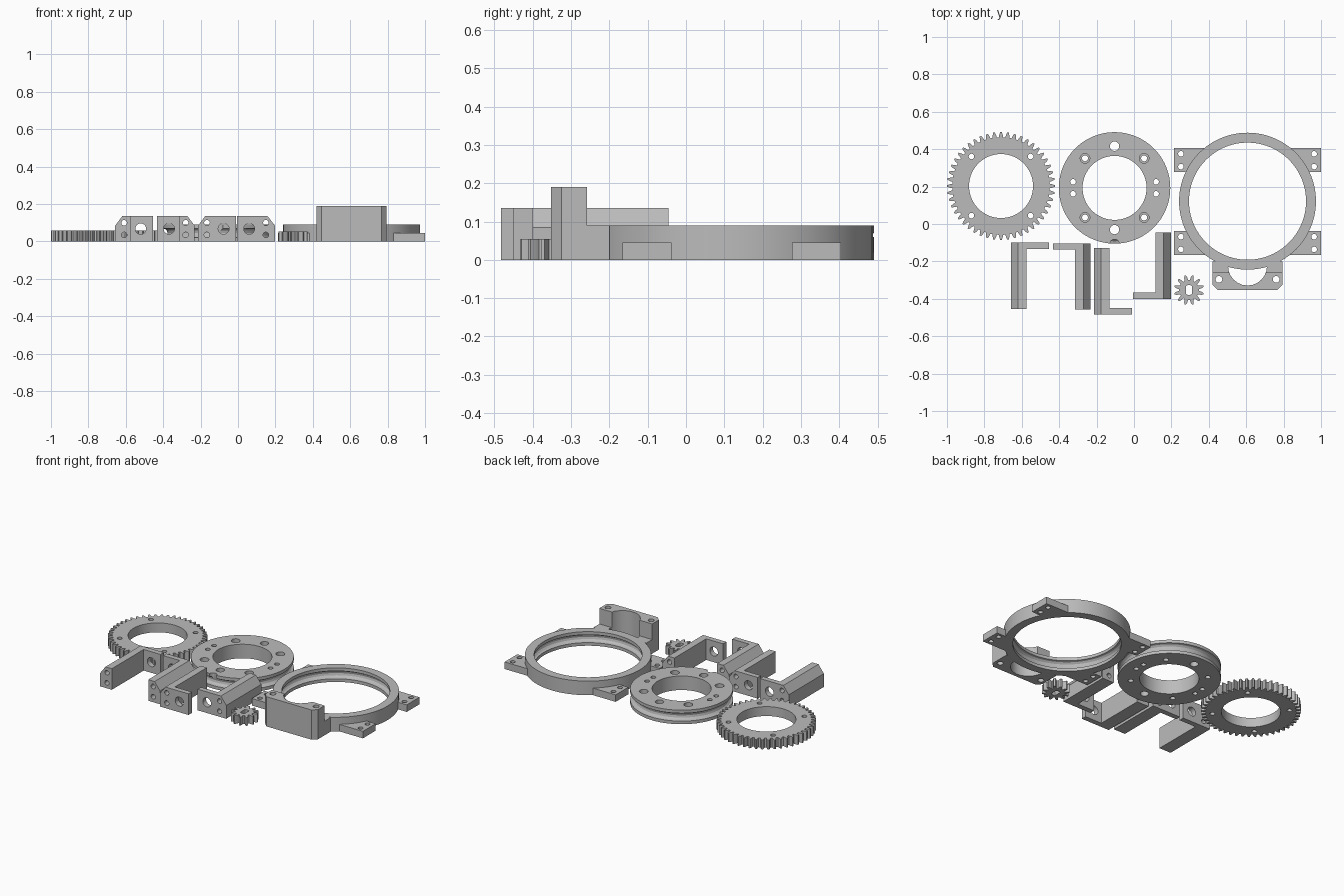
import bpy, bmesh, math
from mathutils import Vector

if "Cube" in bpy.data.objects:
    bpy.data.objects.remove(bpy.data.objects["Cube"])

grey = bpy.data.materials.new("grey plastic")
grey.diffuse_color = (0.5, 0.5, 0.5, 1)
grey.use_nodes = True
grey.node_tree.nodes["Principled BSDF"].inputs["Base Color"].default_value = grey.diffuse_color


def make(name, bm):
    bmesh.ops.recalc_face_normals(bm, faces=bm.faces)
    me = bpy.data.meshes.new(name)
    bm.to_mesh(me)
    bm.free()
    ob = bpy.data.objects.new(name, me)
    bpy.context.collection.objects.link(ob)
    me.materials.append(grey)
    return ob


def prism(name, pts, depth, place=lambda a, b, h: (a, b, h), base=0.0):
    """Extrude a closed 2D outline; place maps outline and height to xyz."""
    bm = bmesh.new()
    lo = [bm.verts.new(place(a, b, base)) for a, b in pts]
    hi = [bm.verts.new(place(a, b, base + depth)) for a, b in pts]
    bm.faces.new(lo)
    bm.faces.new(hi)
    n = len(pts)
    for i in range(n):
        j = (i + 1) % n
        bm.faces.new((lo[i], lo[j], hi[j], hi[i]))
    return make(name, bm)


def circle(x, y, r, n=32):
    return [(x + r * math.cos(2 * math.pi * i / n), y + r * math.sin(2 * math.pi * i / n))
            for i in range(n)]


def rect(x0, x1, y0, y1):
    return [(x0, y0), (x1, y0), (x1, y1), (x0, y1)]


def lathe(name, prof, cx, cy, n=96):
    """Solid of revolution from an open profile, capped top and bottom."""
    bm = bmesh.new()
    rings = [[bm.verts.new((x, y, z)) for x, y in circle(cx, cy, r, n)] for r, z in prof]
    for a, b in zip(rings, rings[1:]):
        for i in range(n):
            j = (i + 1) % n
            bm.faces.new((a[i], a[j], b[j], b[i]))
    bm.faces.new(rings[0])
    bm.faces.new(rings[-1])
    return make(name, bm)


def boolean(ob, other, op='DIFFERENCE'):
    m = ob.modifiers.new("bool", 'BOOLEAN')
    m.operation = op
    m.solver = 'EXACT'
    m.object = other
    bpy.context.view_layer.objects.active = ob
    bpy.ops.object.modifier_apply(modifier=m.name)
    bpy.data.objects.remove(other)


def drill(ob, holes, z0=-0.1, depth=0.5):
    for x, y, r in holes:
        boolean(ob, prism("cutter", circle(x, y, r, 24), depth, base=z0))


def smooth(ob):
    bpy.ops.object.select_all(action='DESELECT')
    ob.select_set(True)
    bpy.context.view_layer.objects.active = ob
    bpy.ops.object.shade_smooth_by_angle(angle=math.radians(28))


def gear_outline(cx, cy, teeth, r_out, r_root, phase):
    pts = []
    pitch = 2 * math.pi / teeth
    r_mid = (r_out + r_root) / 2
    for t in range(teeth):
        for f, r in ((-.34, r_root), (-.25, r_mid), (-.11, r_out),
                     (.11, r_out), (.25, r_mid), (.34, r_root)):
            a = phase + (t + f) * pitch
            pts.append((cx + r * math.cos(a), cy + r * math.sin(a)))
    return pts


# Large spur gear with bore and four bolt holes
GX, GY = -0.711, 0.203
gear = prism("large_gear", gear_outline(GX, GY, 48, 0.288, 0.261, 0), 0.06)
boolean(gear, prism("cutter", circle(GX, GY, 0.171, 96), 0.5, base=-0.1))
drill(gear, [(GX + sx * .158, GY + sy * .158, .015) for sx in (-1, 1) for sy in (-1, 1)])
smooth(gear)

# Small pinion with flat-sided shaft hole
PX, PY = 0.294, -0.353
pinion = prism("pinion", gear_outline(PX, PY, 12, 0.08, 0.053, math.pi / 12), 0.054)
shaft = [(max(PX - .016, min(PX + .016, x)), y) for x, y in circle(PX, PY, .027, 24)]
boolean(pinion, prism("cutter", shaft, 0.5, base=-0.1))
smooth(pinion)

# Grooved bearing hub with bolt pattern
HX, HY, HH = -0.104, 0.193, 0.09
groove = [(.025 * math.cos(a), .025 * math.sin(a))
          for a in [math.radians(d) for d in range(-90, 91, 30)]]
hub = lathe("bearing_hub", [(.298, 0)] + [(.298 - d, HH / 2 + z) for d, z in groove]
            + [(.298, HH)], HX, HY)
boolean(hub, prism("cutter", circle(HX, HY, 0.171, 96), 0.5, base=-0.1))
drill(hub, [(HX, HY + s * .223, .025) for s in (-1, 1)])
drill(hub, [(HX + sx * .222, HY + sy * .032, .015) for sx in (-1, 1) for sy in (-1, 1)])
for sx in (-1, 1):
    for sy in (-1, 1):
        boolean(hub, lathe("cutter", [(.016, -.1), (.016, .06), (.026, .0601), (.026, .2)],
                           HX + sx * .158, HY + sy * .158, 24))
# ball loading notch in the hub rim
drill(hub, [(HX, HY - .3, .025)], z0=HH / 2, depth=.2)
smooth(hub)

# Motor mount block
RX, RY = 0.607, 0.122
block = prism("motor_mount", rect(RX - .187, RX + .187, -.258, -.2), .09)
tower = [(RX - .187, -.258), (RX - .187, -.325), (RX - .16, -.352),
         (RX + .16, -.352), (RX + .187, -.325), (RX + .187, -.258)]
boolean(block, prism("tower", tower, .19), 'UNION')
drill(block, [(RX, -.225, .104), (RX - .153, -.296, .018), (RX + .153, -.296, .018)])

# Outer bearing ring with mounting tabs, joined to the motor mount
ring = lathe("outer_ring", [(.366, 0), (.366, .09)], RX, RY)
boolean(ring, block, 'UNION')
tabs = [(sx, y0, y1) for sx in (-1, 1) for y0, y1 in ((.277, .405), (-.166, -.038))]
for sx, y0, y1 in tabs:
    xs = sorted((RX + sx * .393, RX + sx * .19))
    boolean(ring, prism("tab", rect(*xs, y0, y1), .045), 'UNION')
bore = [(.313, -.1)] + [(.313 + d, .045 + z) for d, z in groove] + [(.313, .3)]
boolean(ring, lathe("cutter", bore, RX, RY))
for sx, y0, y1 in tabs:
    drill(ring, [(RX + sx * .356, y, .015) for y in (y0 + .03, y1 - .03)])
smooth(ring)


# L-shaped brackets: chamfered long bar, short end plate, drilled lengthwise
def bracket(name, x_out, side, y0, y1, plate_at_back):
    """side is +1 when the bar's end plate points towards +x."""
    xz = lambda a, b, h: (x_out + side * a, h, b)
    bar = prism(name, [(0, 0), (.083, 0), (.083, .135), (.038, .135), (0, .085)],
                y1 - y0, xz, y0)
    p0 = y1 - .033 if plate_at_back else y0
    boolean(bar, prism("plate", rect(.06, .202, 0, .135), .033, xz, p0), 'UNION')
    for a, z, r in ((.048, .1, .015), (.048, .035, .015), (.137, .068, .029)):
        boolean(bar, prism("cutter", circle(a, z, r, 24), 1.0, xz, -.8))
    smooth(bar)


bracket("bracket_1", -.657, 1, -.455, -.1, True)
bracket("bracket_2", -.232, -1, -.457, -.104, True)
bracket("bracket_3", -.214, 1, -.483, -.127, False)
bracket("bracket_4", .197, -1, -.4, -.046, False)
